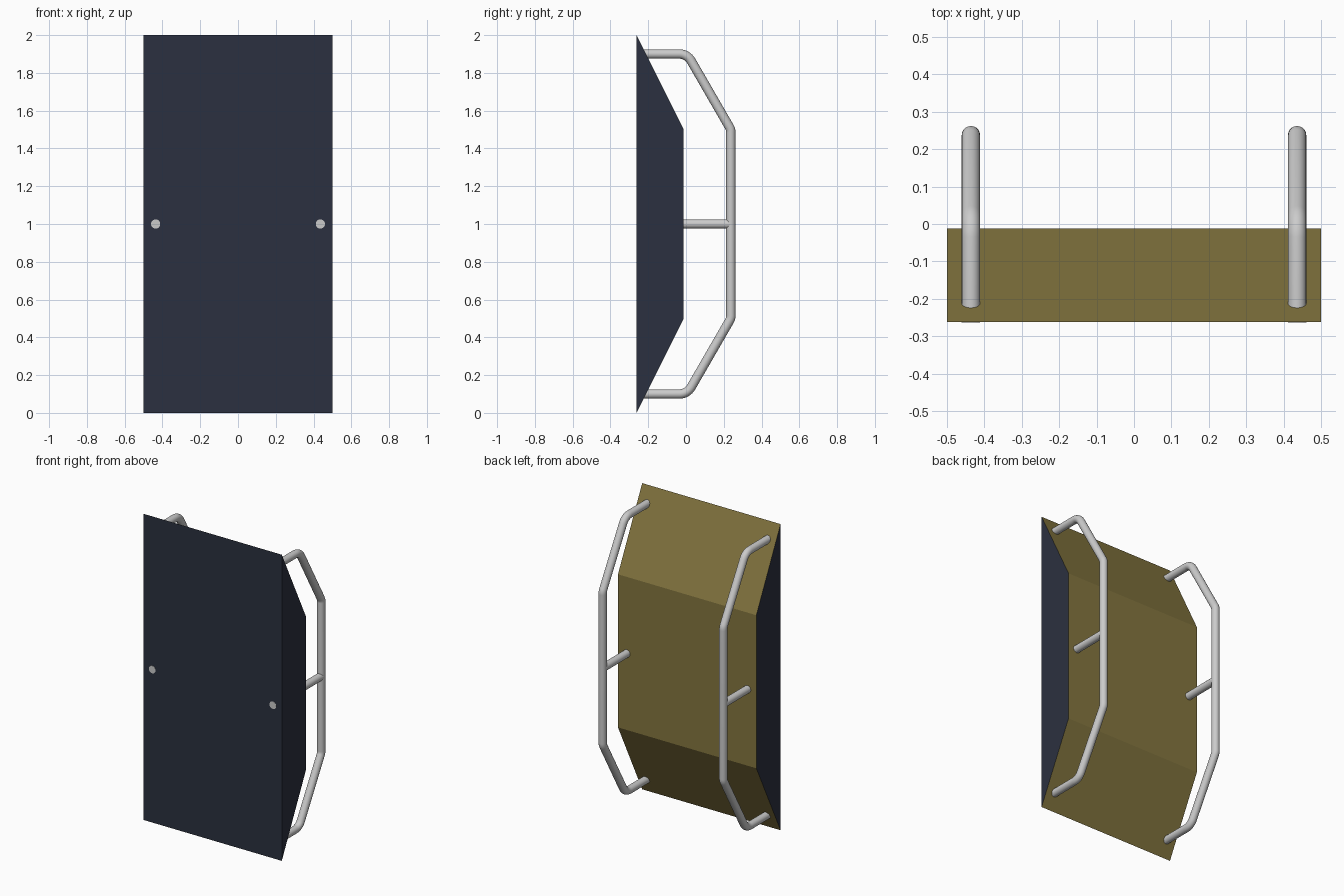
import bpy, bmesh, math
from mathutils import Vector

if "Cube" in bpy.data.objects:
    bpy.data.objects.remove(bpy.data.objects["Cube"])

R = 0.0245          # tube radius
FRONT, BACK = -0.262, -0.012
RAIL_X, RAIL_Y = 0.436, 0.2375


def material(name, color):
    m = bpy.data.materials.new(name)
    m.diffuse_color = (*color, 1)
    m.use_nodes = True
    m.node_tree.nodes["Principled BSDF"].inputs["Base Color"].default_value = m.diffuse_color
    return m


def fillet(points, setbacks, steps=8):
    """Round the inner corners of a (y, z) path with circular arcs."""
    out = [Vector(points[0])]
    for a, p, b, t in zip(points, points[1:], points[2:], setbacks):
        a, p, b = Vector(a), Vector(p), Vector(b)
        u, v = (a - p).normalized(), (b - p).normalized()
        half = u.angle(v) / 2
        rad = t * math.tan(half)
        c = p + (u + v).normalized() * (t / math.cos(half))
        s, e = p + u * t - c, p + v * t - c
        sweep = s.angle(e)
        for i in range(steps + 1):
            f = i / steps
            d = (s * math.sin((1 - f) * sweep) + e * math.sin(f * sweep)) / math.sin(sweep)
            out.append(c + d.normalized() * rad)
    out.append(Vector(points[-1]))
    return out


def tube(name, x, path):
    cu = bpy.data.curves.new(name, 'CURVE')
    cu.dimensions = '3D'
    cu.bevel_depth = R
    cu.bevel_resolution = 8
    cu.use_fill_caps = True
    sp = cu.splines.new('POLY')
    sp.points.add(len(path) - 1)
    for pt, (y, z) in zip(sp.points, path):
        pt.co = (x, y, z, 1)
    ob = bpy.data.objects.new(name, cu)
    bpy.context.collection.objects.link(ob)
    bpy.ops.object.select_all(action='DESELECT')
    ob.select_set(True)
    bpy.context.view_layer.objects.active = ob
    bpy.ops.object.convert(target='MESH')
    bpy.ops.object.shade_smooth_by_angle(angle=math.radians(35))


# Panel body: trapezoid profile extruded across x, olive on the rear faces
bm = bmesh.new()
profile = [(FRONT, 0), (BACK, 0.5), (BACK, 1.5), (FRONT, 2)]
side = bm.faces.new([bm.verts.new((-0.5, y, z)) for y, z in profile])
ext = bmesh.ops.extrude_face_region(bm, geom=[side])
bmesh.ops.translate(bm, vec=(1, 0, 0),
                    verts=[g for g in ext['geom'] if isinstance(g, bmesh.types.BMVert)])
bmesh.ops.recalc_face_normals(bm, faces=bm.faces)
for f in bm.faces:
    f.material_index = 1 if f.normal.y > 0.1 else 0
me = bpy.data.meshes.new("panel_body")
bm.to_mesh(me)
bm.free()
me.materials.append(material("dark_navy", (0.024, 0.03, 0.05)))
me.materials.append(material("olive", (0.23, 0.18, 0.05)))
bpy.context.collection.objects.link(bpy.data.objects.new("panel_body", me))

# Bent rails and the centre rods that pass through the panel, one per side
rail = fillet([(-0.235, 1.9), (0.0065, 1.9), (RAIL_Y, 1.5),
               (RAIL_Y, 0.5), (0.0065, 0.1), (-0.235, 0.1)],
              [0.042, 0.015, 0.015, 0.042])
for label, sx in (("left", -1), ("right", 1)):
    tube(f"{label}_rail", sx * RAIL_X, rail)
    tube(f"{label}_centre_rod", sx * RAIL_X, [(FRONT - 0.001, 1), (RAIL_Y, 1)])
